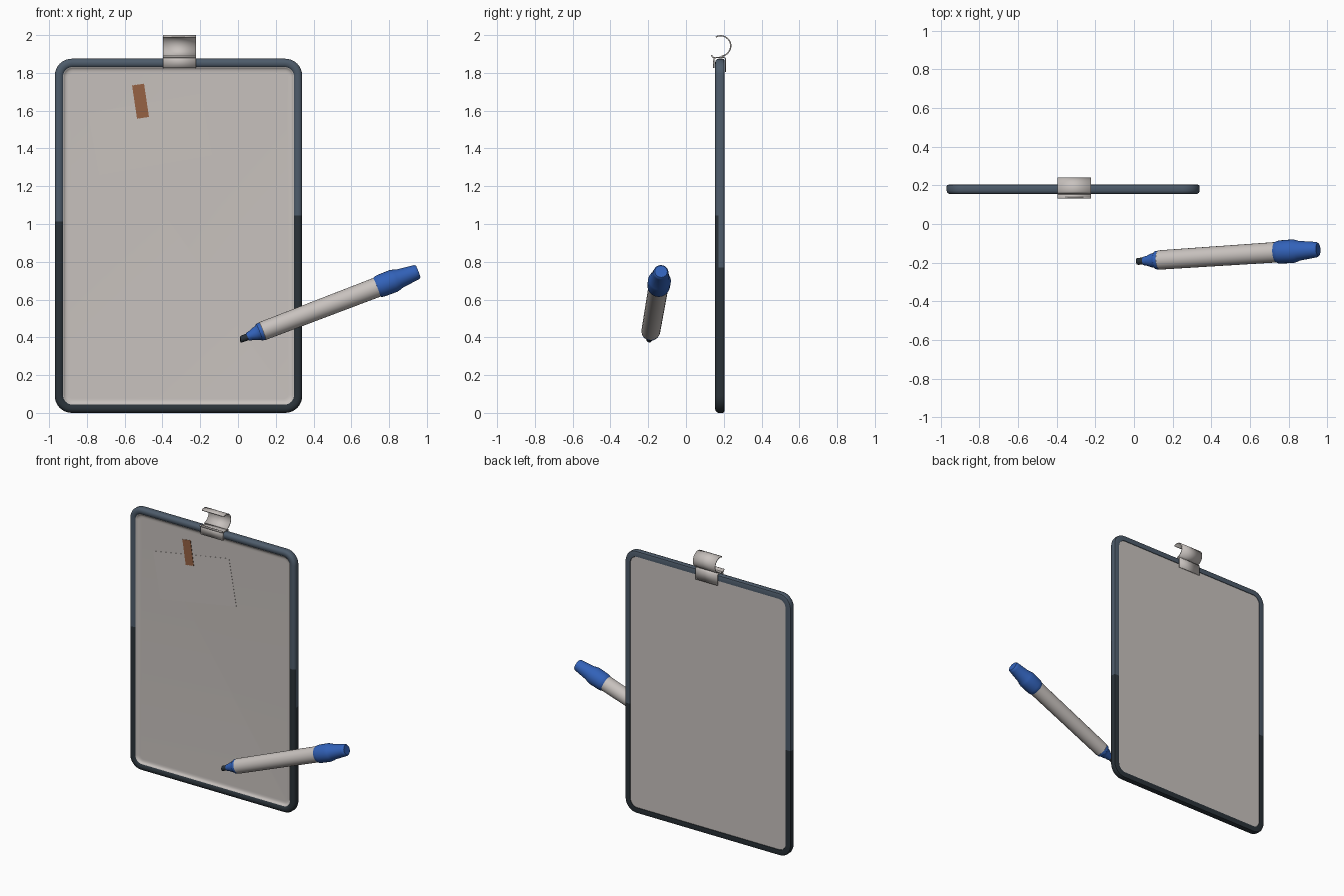
import bpy, bmesh, math
from mathutils import Vector, Matrix

if "Cube" in bpy.data.objects:
    bpy.data.objects.remove(bpy.data.objects["Cube"])


def material(name, rgb):
    m = bpy.data.materials.new(name)
    m.diffuse_color = (*rgb, 1)
    m.use_nodes = True
    m.node_tree.nodes["Principled BSDF"].inputs["Base Color"].default_value = m.diffuse_color
    return m


WHITE = material("warm_white", (0.578, 0.539, 0.515))
SLATE = material("slate", (0.076, 0.107, 0.147))
DARK = material("dark_slate", (0.023, 0.032, 0.040))
BLUE = material("marker_blue", (0.032, 0.122, 0.485))
BROWN = material("tape_brown", (0.305, 0.122, 0.056))


def finish(bm, name, mats, smooth=40, recalc=True):
    if recalc:
        bmesh.ops.recalc_face_normals(bm, faces=bm.faces)
    me = bpy.data.meshes.new(name)
    bm.to_mesh(me)
    bm.free()
    ob = bpy.data.objects.new(name, me)
    bpy.context.collection.objects.link(ob)
    for m in mats:
        me.materials.append(m)
    if smooth:
        bpy.ops.object.select_all(action='DESELECT')
        ob.select_set(True)
        bpy.context.view_layer.objects.active = ob
        bpy.ops.object.shade_smooth_by_angle(angle=math.radians(smooth))
    return ob


# rounded rectangle outline of the board, inset by d
X0, X1, Z0, Z1, R = -0.97, 0.34, 0.0, 1.875, 0.09
SIDE, LEFT, RIGHT = 0.77, 1.013, 1.045      # heights where the colour changes


def outline(d):
    r = R - d * 0.9
    pts = []
    for cx, cz, a0 in ((X1 - d - r, Z1 - d - r, 0), (X0 + d + r, Z1 - d - r, 90),
                       (X0 + d + r, Z0 + d + r, 180), (X1 - d - r, Z0 + d + r, 270)):
        for i in range(9):
            a = math.radians(a0 + i * 90 / 8)
            pts.append((cx + r * math.cos(a), cz + r * math.sin(a)))
        if a0 == 90:
            pts += [(X0 + d, LEFT), (X0 + d, SIDE)]
        if a0 == 270:
            pts += [(X1 - d, SIDE), (X1 - d, RIGHT)]
    return pts


def loft(bm, profile, closed):
    rings = [[bm.verts.new((x, y, z)) for x, z in outline(d)] for d, y in profile]
    pairs = list(zip(rings, rings[1:]))
    if closed:
        pairs.append((rings[-1], rings[0]))
    else:
        bm.faces.new(rings[0])
        bm.faces.new(rings[-1])
    for a, b in pairs:
        n = len(a)
        for i in range(n):
            j = (i + 1) % n
            bm.faces.new((a[i], a[j], b[j], b[i]))


# frame: rounded rim, lower part darker
bm = bmesh.new()
loft(bm, [(0.040, 0.203), (0.012, 0.204), (0.003, 0.201), (0, 0.193), (0, 0.172),
          (0.004, 0.162), (0.012, 0.156), (0.022, 0.154), (0.034, 0.156),
          (0.043, 0.162), (0.046, 0.172), (0.046, 0.190)], True)
for f in bm.faces:
    c = f.calc_center_median()
    split = (LEFT if c.x < -0.3 else RIGHT) if c.y < 0.17 else SIDE
    f.material_index = 1 if c.z < split else 0
finish(bm, "frame", [SLATE, DARK], 50)

# whiteboard panel with edges curving up to the rim
bm = bmesh.new()
loft(bm, [(0.038, 0.200), (0.040, 0.163), (0.046, 0.164), (0.050, 0.169),
          (0.056, 0.173), (0.064, 0.1755), (0.075, 0.176)], False)
finish(bm, "panel", [WHITE], 50)


# thin plates lying on the board
def plate(name, pts, centre, angle, y, thick, mat):
    bm = bmesh.new()
    f = bm.faces.new([bm.verts.new((u, 0, v)) for u, v in pts])
    ext = bmesh.ops.extrude_face_region(bm, geom=[f])
    bmesh.ops.translate(bm, vec=(0, thick, 0),
                        verts=[g for g in ext["geom"] if isinstance(g, bmesh.types.BMVert)])
    bm.transform(Matrix.Translation((centre[0], y, centre[1]))
                 @ Matrix.Rotation(math.radians(-angle), 4, 'Y'))
    return finish(bm, name, [mat], 0)


w, h = 0.305, 0.167
plate("paper_note", [(-w, -h), (w, -h), (w, h), (-w, h)], (-0.465, 1.475), 10, 0.1745, 0.003, WHITE)

# tape strip with zigzag ends
w, h, n = 0.032, 0.091, 8
bottom = [(-w + 2 * w * i / n, -h + 0.004 * (i % 2)) for i in range(n + 1)]
plate("tape", bottom + [(-u, -v) for u, v in bottom], (-0.516, 1.65), 8.5, 0.172, 0.003, BROWN)


# clip: bent sheet strips across the top rim
def strip(name, path, x0=-0.397, x1=-0.222, thick=0.007):
    bm = bmesh.new()
    a = [bm.verts.new((x0, y, z)) for y, z in path]
    b = [bm.verts.new((x1, y, z)) for y, z in path]
    for i in range(len(path) - 1):
        bm.faces.new((a[i], a[i + 1], b[i + 1], b[i]))
    ob = finish(bm, name, [WHITE])
    mod = ob.modifiers.new("thickness", 'SOLIDIFY')
    mod.thickness = thick
    mod.offset = 0


curl = []
for i in range(17):
    a = math.radians(118 - i * 200 / 16)
    curl.append((0.183 + 0.054 * math.cos(a), 1.943 + 0.0535 * math.sin(a)))
strip("clip_curl", curl + [(0.200, 1.885), (0.209, 1.876), (0.209, 1.805)])
strip("clip_front_jaw", [(0.205, 1.882), (0.160, 1.882), (0.150, 1.877), (0.147, 1.868), (0.147, 1.825)])
strip("clip_lip", [(0.152, 1.880), (0.143, 1.882), (0.138, 1.887), (0.136, 1.895)])

# marker pen: lathed parts along one slanted axis
TIP, END = Vector((0.012, -0.194, 0.388)), Vector((0.952, -0.132, 0.748))
axis = END - TIP
POSE = Matrix.Translation(TIP) @ axis.to_track_quat('Z', 'Y').to_matrix().to_4x4()


def lathe(name, profile, mat, sides=24, slant=0):
    bm = bmesh.new()
    rings = [[bm.verts.new((r * math.cos(2 * math.pi * k / sides),
                            r * math.sin(2 * math.pi * k / sides), t))
              for k in range(sides)] for t, r in profile]
    for a, b in zip(rings, rings[1:]):
        for k in range(sides):
            j = (k + 1) % sides
            bm.faces.new((a[k], a[j], b[j], b[k]))
    bm.faces.new(rings[0])
    bm.faces.new(rings[-1])
    for v in rings[0]:
        v.co.z += slant * v.co.y
    bm.transform(POSE)
    finish(bm, name, [mat], 35)


lathe("pen_nib", [(0.0, 0.015), (0.010, 0.018), (0.055, 0.018)], DARK, 12, 0.3)
lathe("pen_nose", [(0.040, 0.022), (0.060, 0.026), (0.085, 0.036), (0.098, 0.038),
                   (0.108, 0.047), (0.130, 0.049)], BLUE)
lathe("pen_body", [(0.122, 0.046), (0.127, 0.050), (0.790, 0.053)], WHITE)
lathe("pen_cap", [(0.775, 0.053), (0.785, 0.058), (0.800, 0.060), (0.870, 0.061),
                  (0.888, 0.057), (0.905, 0.051), (0.990, 0.041),
                  (1.003, 0.039), (1.010, 0.033)], BLUE)
